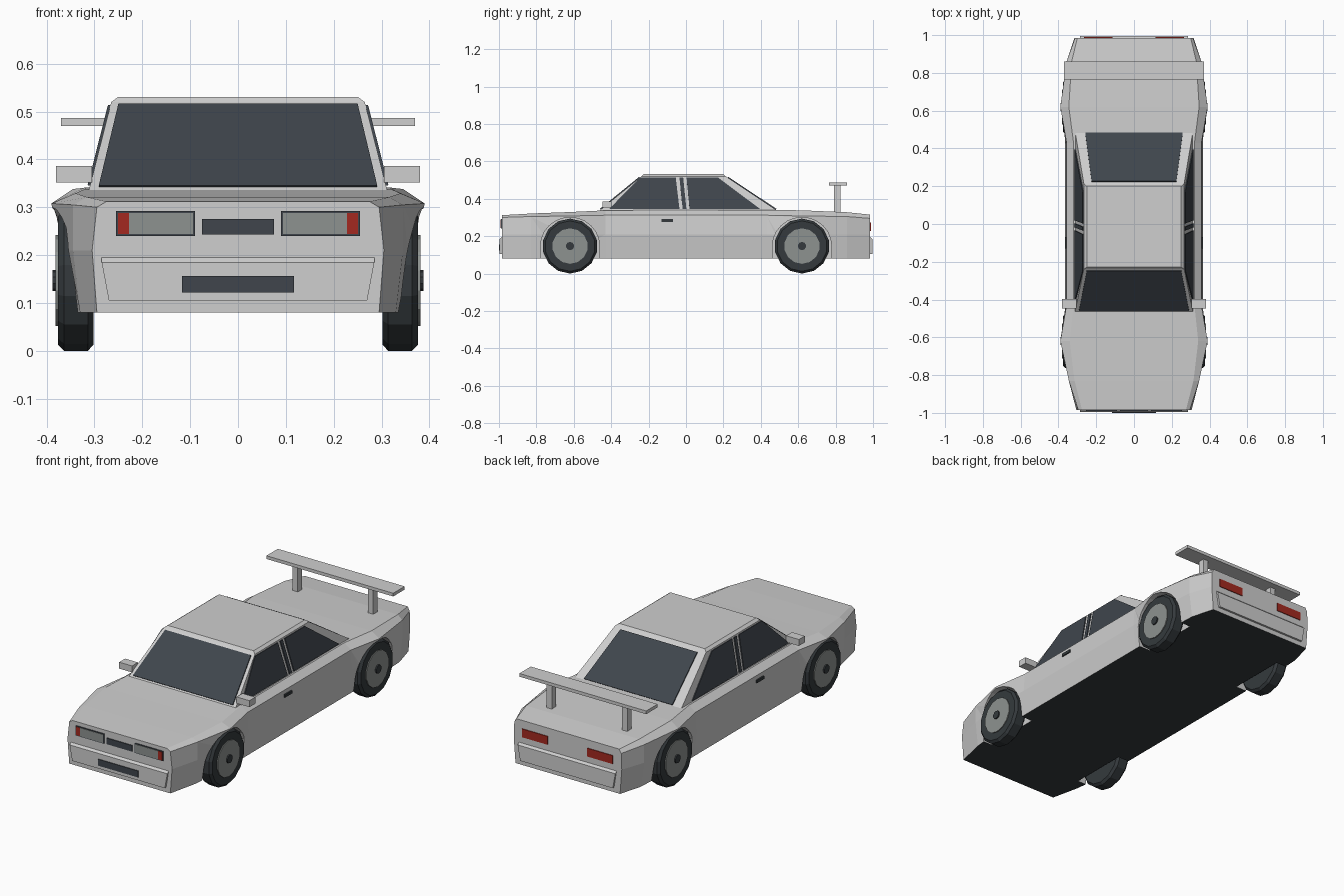
import bpy, bmesh, math
from mathutils import Vector

cube = bpy.data.objects.get("Cube")
if cube:
    bpy.data.objects.remove(cube, do_unlink=True)


def material(name, r, g, b):
    m = bpy.data.materials.new(name)
    m.use_nodes = True
    m.diffuse_color = (r, g, b, 1)
    m.node_tree.nodes["Principled BSDF"].inputs["Base Color"].default_value = (r, g, b, 1)
    return m


PAINT = material("pale_grey_paint", .62, .62, .62)
GLASS = material("dark_glass", .05, .06, .073)
RUBBER = material("black_rubber", .035, .042, .047)
ALLOY = material("grey_alloy", .27, .29, .28)
RED = material("red_lamp", .37, .022, .014)


def finish(name, bm, *mats):
    bmesh.ops.recalc_face_normals(bm, faces=bm.faces)
    me = bpy.data.meshes.new(name)
    bm.to_mesh(me)
    bm.free()
    for m in mats:
        me.materials.append(m)
    ob = bpy.data.objects.new(name, me)
    bpy.context.scene.collection.objects.link(ob)
    return ob


def loft(name, rings, *mats):
    """Skin a list of equal-length closed rings and cap both ends."""
    bm = bmesh.new()
    rows = [[bm.verts.new(p) for p in ring] for ring in rings]
    n = len(rows[0])
    for a, b in zip(rows, rows[1:]):
        for i in range(n):
            j = (i + 1) % n
            bm.faces.new((a[i], a[j], b[j], b[i]))
    bm.faces.new(rows[0])
    bm.faces.new(rows[-1])
    return finish(name, bm, *mats)


def prism(name, pts, depth, mat):
    """Extrude a polygon along a vector."""
    d = Vector(depth)
    return loft(name, [pts, [Vector(p) + d for p in pts]], mat)


def box(name, x, y, z, mat):
    pts = [(x[0], y[0], z[0]), (x[1], y[0], z[0]), (x[1], y[0], z[1]), (x[0], y[0], z[1])]
    return prism(name, pts, (0, y[1] - y[0], 0), mat)


def disc(name, sides, radius, x0, x1, y, z, mat):
    ring = [(y + radius * math.sin(2 * math.pi * i / sides),
             z - radius * math.cos(2 * math.pi * i / sides)) for i in range(sides)]
    return prism(name, [(x0, a, b) for a, b in ring], (x1 - x0, 0, 0), mat)


SIDES = (("left", 1), ("right", -1))
AXLES = (("front", -.62), ("rear", .62))
WHEEL_Z, WHEEL_R = .147, .147

# Body shell: y, sill x, waist x, shoulder x, shoulder z, deck edge x, deck z
stations = [
    (-.985, .295, .305, .295, .300, .275, .312),
    (-.83, .330, .345, .345, .305, .315, .321),
    (-.62, .350, .375, .390, .308, .340, .329),
    (-.43, .350, .365, .357, .312, .320, .338),
    (.43, .350, .365, .357, .312, .320, .341),
    (.62, .350, .375, .390, .308, .345, .338),
    (.86, .340, .357, .357, .305, .330, .328),
    (.985, .305, .315, .312, .295, .300, .315),
]
rings = []
for y, sill, waist, sx, sz, dx, dz in stations:
    half = [(sill, .08), (waist, .21), (sx, sz), (dx, dz)]
    rings.append([(x, y, z) for x, z in half] + [(-x, y, z) for x, z in reversed(half)])
body = loft("body", rings, PAINT, RUBBER)
for p in body.data.polygons:
    if p.normal.z < -.9:
        p.material_index = 1

# Wheel arches cut into the sides
for side, s in SIDES:
    for end, y in AXLES:
        r = .158
        arc = [(y + r * math.cos(math.pi * i / 12), WHEEL_Z + r * .97 * math.sin(math.pi * i / 12))
               for i in range(13)]
        outline = [(y + r, 0)] + arc + [(y - r, 0)]
        cutter = prism("arch_cutter", [(s * .285, a, b) for a, b in outline], (s * .2, 0, 0), PAINT)
        cutter.hide_render = True
        mod = body.modifiers.new("arch", "BOOLEAN")
        mod.operation = "DIFFERENCE"
        mod.solver = "EXACT"
        mod.object = cutter
        bpy.context.view_layer.objects.active = body
        bpy.ops.object.modifier_apply(modifier=mod.name)
        bpy.data.objects.remove(cutter, do_unlink=True)

# Cabin: base ring, roof edge ring, roof top ring
BASE, EDGE = .335, .52
cabin_rings = []
for x, front, back, z in ((.312, -.465, .49, BASE), (.265, -.238, .212, EDGE), (.25, -.228, .2, .531)):
    cabin_rings.append([(-x, front, z), (x, front, z), (x, back, z), (-x, back, z)])
loft("cabin", cabin_rings, PAINT)


def up(z, low, high):
    return low + (high - low) * (z - BASE) / (EDGE - BASE)


# Windscreen and rear window
for name, low, high, bottom, top, d in (("windscreen", -.465, -.238, .291, .25, -1),
                                        ("rear_window", .49, .212, .258, .224, 1)):
    z0, z1 = .342, .513
    y0, y1 = up(z0, low, high), up(z1, low, high)
    pts = [(-bottom, y0, z0), (bottom, y0, z0), (top, y1, z1), (-top, y1, z1)]
    prism(name, pts, (0, d * .004, .004), GLASS)

# Side windows, divided by a slim double pillar
windows = {
    "front_side_window": [(-.41, .345), (-.035, .345), (-.055, .513), (-.245, .513)],
    "pillar_glass": [(-.018, .345), (.002, .345), (-.015, .513), (-.035, .513)],
    "rear_side_window": [(.019, .345), (.395, .345), (.17, .513), (.003, .513)],
}
for side, s in SIDES:
    for name, outline in windows.items():
        pts = [(s * up(z, .312, .265), y, z) for y, z in outline]
        prism(side + "_" + name, pts, (s * .005, 0, .0012), GLASS)

# Bumpers
for end, d in (("front", -1), ("rear", 1)):
    pts = [(-.27, d * .98, .105), (.27, d * .98, .105), (.285, d * .98, .2), (-.285, d * .98, .2)]
    outer = [(x, d * .996, .105 if z < .15 else .185) for x, y, z in pts]
    loft(end + "_bumper", [pts, outer], PAINT)

# Nose details
box("grille", (-.075, .075), (-.99, -.98), (.243, .275), GLASS)
box("number_plate", (-.117, .117), (-1, -.994), (.122, .156), GLASS)

for side, s in SIDES:
    # Headlamps with red outer markers, and tail lamps
    box(side + "_headlamp_frame", (s * .09, s * .255), (-.989, -.981), (.24, .292), GLASS)
    box(side + "_headlamp_lens", (s * .094, s * .228), (-.991, -.983), (.244, .288), ALLOY)
    box(side + "_headlamp_marker", (s * .228, s * .251), (-.991, -.983), (.244, .288), RED)
    box(side + "_tail_lamp", (s * .115, s * .265), (.982, .989), (.228, .272), RED)

    # Mirrors, door handles and wing posts
    box(side + "_mirror", (s * .305, s * .38), (-.447, -.398), (.352, .386), PAINT)
    box(side + "_door_handle", (s * .35, s * .366), (-.13, -.07), (.277, .292), RUBBER)
    box(side + "_wing_post", (s * .205, s * .235), (.79, .825), (.32, .475), PAINT)

    # Wheels
    for end, y in AXLES:
        name = side + "_" + end
        tyre = disc(name + "_tyre", 14, WHEEL_R, s * .302, s * .376, y, WHEEL_Z, RUBBER)
        bev = tyre.modifiers.new("edge", "BEVEL")
        bev.width = .012
        bev.segments = 1
        bev.limit_method = "ANGLE"
        bev.angle_limit = math.radians(60)
        disc(name + "_rim", 14, .095, s * .36, s * .381, y, WHEEL_Z, ALLOY)
        disc(name + "_hub", 10, .022, s * .37, s * .388, y, WHEEL_Z, RUBBER)

# Rear wing blade
box("wing_blade", (-.37, .37), (.765, .86), (.47, .487), PAINT)
